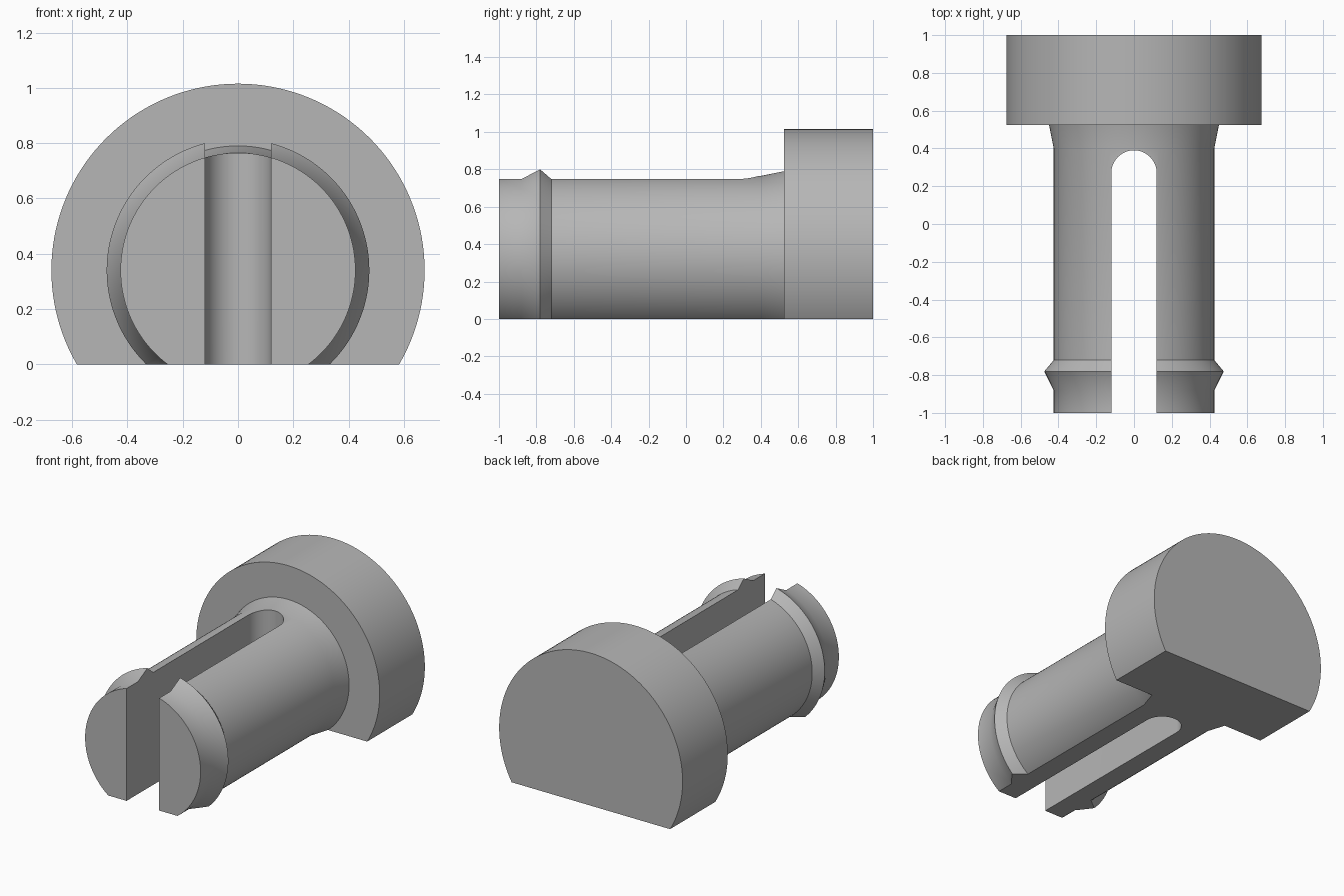
import bpy
import bmesh
from math import cos, sin, pi, radians
from mathutils import Vector

cube = bpy.data.objects.get("Cube")
if cube:
    bpy.data.objects.remove(cube, do_unlink=True)

AXIS_Z = 0.34
SLOT_R = 0.12
SLOT_END = 0.27

grey = bpy.data.materials.new("plain grey")
grey.use_nodes = True
colour = (0.47, 0.47, 0.47, 1)
grey.diffuse_color = colour
grey.node_tree.nodes["Principled BSDF"].inputs["Base Color"].default_value = colour


def make_object(name, bm):
    bmesh.ops.recalc_face_normals(bm, faces=bm.faces)
    mesh = bpy.data.meshes.new(name)
    bm.to_mesh(mesh)
    bm.free()
    mesh.materials.append(grey)
    obj = bpy.data.objects.new(name, mesh)
    bpy.context.collection.objects.link(obj)
    return obj


def lathe(name, profile, steps=144):
    """Revolve (y, radius) points about the lengthwise axis."""
    bm = bmesh.new()
    rings = []
    for y, r in profile:
        rings.append([bm.verts.new((r * sin(2 * pi * i / steps), y,
                                    AXIS_Z + r * cos(2 * pi * i / steps)))
                      for i in range(steps)])
    for a, b in zip(rings, rings[1:]):
        for i in range(steps):
            j = (i + 1) % steps
            bm.faces.new((a[i], a[j], b[j], b[i]))
    bm.faces.new(rings[0])
    bm.faces.new(rings[-1])
    return make_object(name, bm)


def prism(name, outline, z0, z1):
    """Extrude an (x, y) outline upward."""
    bm = bmesh.new()
    base = bm.faces.new([bm.verts.new((x, y, z0)) for x, y in outline])
    grown = bmesh.ops.extrude_face_region(bm, geom=[base])
    bmesh.ops.translate(bm, vec=Vector((0, 0, z1 - z0)),
                        verts=[v for v in grown["geom"]
                               if isinstance(v, bmesh.types.BMVert)])
    obj = make_object(name, bm)
    obj.hide_render = True
    return obj


# Pin: split shaft with snap ridge, flared neck and wide head
pin = lathe("snap_pin", [(-1, 0.425), (-0.88, 0.425), (-0.78, 0.475),
                         (-0.72, 0.425), (0.4, 0.425), (0.525, 0.45),
                         (0.525, 0.675), (1, 0.675)])

# Cutters: flat underside and round-ended slot
floor = prism("underside_cutter", [(-1, -2), (1, -2), (1, 2), (-1, 2)], -1, 0)
arc = [(SLOT_R * cos(pi * i / 32), SLOT_END + SLOT_R * sin(pi * i / 32))
       for i in range(33)]
slot = prism("slot_cutter", [(-SLOT_R, -2), (SLOT_R, -2)] + arc, -1, 2)

bpy.ops.object.select_all(action="DESELECT")
bpy.context.view_layer.objects.active = pin
pin.select_set(True)
for cutter in (floor, slot):
    mod = pin.modifiers.new(cutter.name, "BOOLEAN")
    mod.operation = "DIFFERENCE"
    mod.solver = "EXACT"
    mod.object = cutter
    bpy.ops.object.modifier_apply(modifier=mod.name)
    bpy.data.objects.remove(cutter, do_unlink=True)

# Smooth round walls, crisp edges
bpy.ops.object.shade_smooth_by_angle(angle=radians(30))
